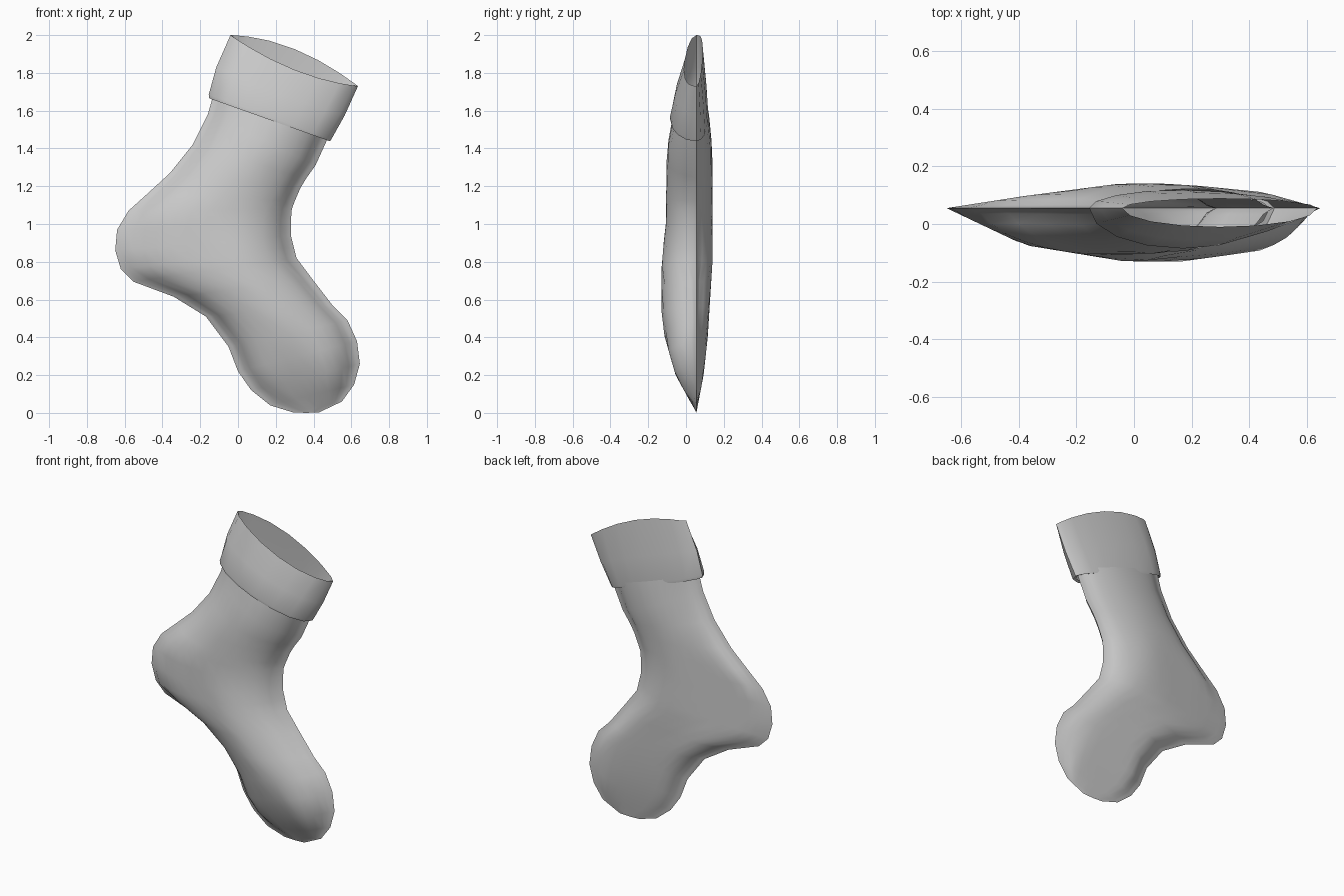
import bpy, bmesh, math
from mathutils import Vector

if "Cube" in bpy.data.objects:
    bpy.data.objects.remove(bpy.data.objects["Cube"])

SEAM = 0.055  # y position of the side seam


def interp(table, v):
    if v <= table[0][0]:
        return table[0][1]
    for (a, fa), (b, fb) in zip(table, table[1:]):
        if v <= b:
            return fa + (fb - fa) * (v - a) / (b - a)
    return table[-1][1]


def finish(name, bm, angle):
    bmesh.ops.remove_doubles(bm, verts=bm.verts, dist=0.0008)
    bmesh.ops.recalc_face_normals(bm, faces=bm.faces)
    me = bpy.data.meshes.new(name)
    bm.to_mesh(me)
    bm.free()
    ob = bpy.data.objects.new(name, me)
    bpy.context.collection.objects.link(ob)
    bpy.ops.object.select_all(action='DESELECT')
    ob.select_set(True)
    bpy.context.view_layer.objects.active = ob
    bpy.ops.object.shade_smooth_by_angle(angle=math.radians(angle))
    return ob


# Silhouette: heel/sole side and instep side, paired row by row
left = [(-.13, 1.685), (-.16, 1.58), (-.24, 1.42), (-.36, 1.27), (-.48, 1.16), (-.58, 1.07),
        (-.64, .97), (-.65, .86), (-.62, .76), (-.555, .695), (-.34, .615), (-.17, .51),
        (-.05, .35), (0, .22), (.07, .12), (.17, .04), (.29, .003), (.36, 0)]
right = [(.485, 1.475), (.41, 1.31), (.36, 1.24), (.33, 1.19), (.30, 1.12), (.285, 1.08),
         (.28, 1.02), (.28, .94), (.295, .88), (.31, .82), (.40, .70), (.50, .57),
         (.58, .49), (.63, .38), (.645, .26), (.615, .15), (.55, .06), (.43, .003)]
outline = [Vector(p) for p in left + right[::-1]]

# Bulge by distance from the silhouette: narrow seam lip, then a steep wall
bulge = [(0, 0), (.035, .02), (.06, .06), (.09, .09), (.13, .115), (.18, .138), (.24, .155), (.3, .162)]
scale = [(0, .8), (.2, .95), (.4, 1.07), (.6, 1.19), (.8, 1.14), (1, 1), (1.4, .97), (1.5, .84), (1.6, .74)]
us = [0, .03, .06, .1, .16, .23, .31, .4, .5, .6, .69, .77, .84, .9, .94, .97, 1]


def edge_distance(p):
    best = 9
    for a, b in zip(outline, outline[1:]):
        ab = b - a
        t = max(0, min(1, (p - a).dot(ab) / ab.length_squared))
        best = min(best, (p - a - ab * t).length)
    return best


def height(p, front):
    # Heel and toe taper toward their tips, the rest stays plump
    h = interp(bulge, edge_distance(p)) * interp(scale, p.y)
    if front:
        heel = interp([(-.65, 0), (-.38, .128), (0, .19)], p.x)
        toe = interp([(0, 0), (.2, .11), (.4, .168), (.6, .192)], p.y)
        tip = interp([(.12, .192), (.51, .142), (.645, 0)], p.x)
    else:
        h *= .54
        heel = interp([(-.65, 0), (-.38, .042), (-.05, .085)], p.x)
        toe = interp([(0, 0), (.2, .038), (.4, .06), (.8, .085)], p.y)
        tip = interp([(.15, .085), (.45, .055), (.645, 0)], p.x)
    return min(h, heel, toe, max(tip, 0))


# Sock body: front and back shells joined along the seam
bm = bmesh.new()
for side in (-1, 1):
    grid = []
    for l, r in zip(left, right):
        row = []
        for u in us:
            p = Vector(l).lerp(Vector(r), u)
            row.append(bm.verts.new((p.x, SEAM + side * height(p, side < 0), p.y)))
        grid.append(row)
    for a, b in zip(grid, grid[1:]):
        for i in range(len(us) - 1):
            bm.faces.new((a[i], a[i + 1], b[i + 1], b[i]))
finish("sock_body", bm, 80)

# Folded cuff: lens-shaped rings (left, right, front depth, back depth, front dip, back rise)
rings = [((-.138, 1.668), (.47, 1.447), .118, .05, 0, 0),
         ((-.152, 1.665), (.487, 1.438), .138, .062, 0, 0),
         ((-.155, 1.685), (.495, 1.45), .14, .064, 0, 0),
         ((-.115, 1.83), (.565, 1.575), .112, .054, -.015, .02),
         ((-.04, 2.0), (.635, 1.73), .065, .033, -.048, .062)]
N = 16
bm = bmesh.new()
loops = []
for l, r, front, back, dip, rise in rings:
    loop = []
    for k in range(N):
        a = 2 * math.pi * k / N
        s = math.sin(a)
        u = (1 - math.cos(a)) / 2
        p = Vector(l).lerp(Vector(r), u)
        bow = 4 * u * (1 - u)
        y = SEAM - s * (front if s > 0 else back)
        dz = bow * (dip if s > 0 else rise)
        loop.append(bm.verts.new((p.x, y, p.y + dz)))
    loops.append(loop)
for a, b in zip(loops, loops[1:]):
    for k in range(N):
        j = (k + 1) % N
        bm.faces.new((a[k], a[j], b[j], b[k]))
finish("cuff", bm, 60)
